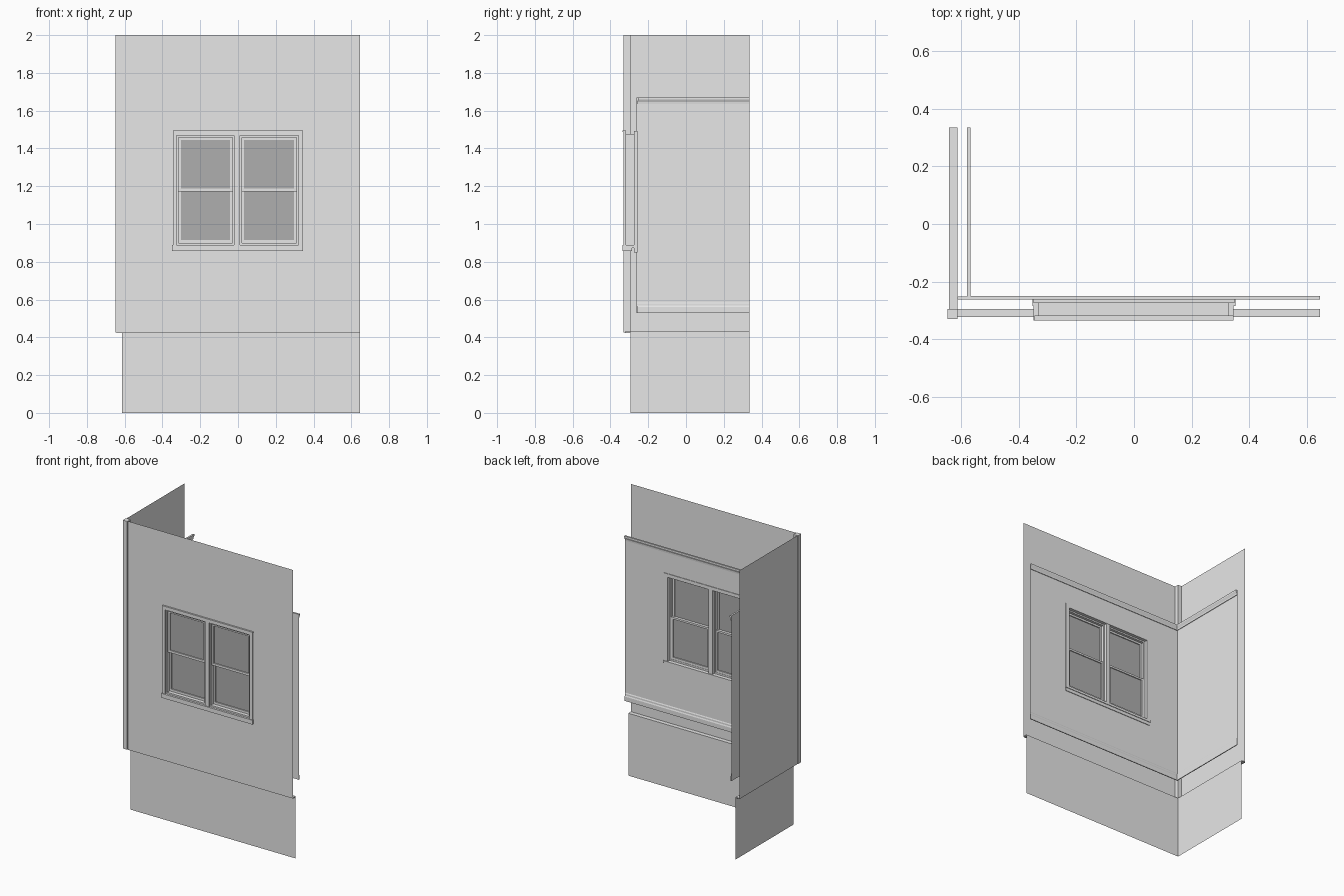
import bpy, bmesh

if "Cube" in bpy.data.objects:
    bpy.data.objects.remove(bpy.data.objects["Cube"], do_unlink=True)


def material(name, value):
    mat = bpy.data.materials.new(name)
    mat.use_nodes = True
    color = (value, value, value, 1)
    mat.diffuse_color = color
    mat.node_tree.nodes["Principled BSDF"].inputs["Base Color"].default_value = color
    return mat


PAINT = material("light grey paint", 0.8)
GLASS = material("dark grey glass", 0.43)


def finish(name, bm, mat=PAINT):
    mesh = bpy.data.meshes.new(name)
    bm.to_mesh(mesh)
    bm.free()
    mesh.materials.append(mat)
    obj = bpy.data.objects.new(name, mesh)
    bpy.context.collection.objects.link(obj)
    return obj


def box(name, x, y, z):
    bm = bmesh.new()
    bmesh.ops.create_cube(bm, size=1)
    for v in bm.verts:
        v.co = [lo + (c + 0.5) * (hi - lo) for c, (lo, hi) in zip(v.co, (x, y, z))]
    return finish(name, bm)


def sheet(name, corners, mat=PAINT):
    bm = bmesh.new()
    bm.faces.new([bm.verts.new(c) for c in corners])
    return finish(name, bm, mat)


def wall_x(name, x, y, z, mat=PAINT):
    """Sheet along x at depth y."""
    return sheet(name, [(x[0], y, z[0]), (x[1], y, z[0]), (x[1], y, z[1]), (x[0], y, z[1])], mat)


def wall_y(name, x, y, z):
    """Sheet along y at position x."""
    return sheet(name, [(x, y[1], z[0]), (x, y[0], z[0]), (x, y[0], z[1]), (x, y[1], z[1])])


def frame(name, outer, inner, y0, y1=None):
    """Rectangle (x0, x1, z0, z1) with a hole; solid when y1 is given."""
    bm = bmesh.new()

    def loop(r, y):
        return [bm.verts.new((a, y, b)) for a, b in
                ((r[0], r[2]), (r[1], r[2]), (r[1], r[3]), (r[0], r[3]))]

    loops = [loop(outer, y0), loop(inner, y0)]
    if y1 is not None:
        loops += [loop(inner, y1), loop(outer, y1)]
        loops.append(loops[0])
    for a, b in zip(loops, loops[1:]):
        for i in range(4):
            j = (i + 1) % 4
            bm.faces.new((a[i], a[j], b[j], b[i]))
    bmesh.ops.recalc_face_normals(bm, faces=bm.faces)
    return finish(name, bm)


def moulding(name, profile):
    """Sweep an (inward offset, height) profile along both room walls."""
    bm = bmesh.new()
    rows = []
    for d, z in profile:
        path = ((IN_X + d, BACK), (IN_X + d, IN_Y + d), (RIGHT, IN_Y + d))
        rows.append([bm.verts.new((x, y, z)) for x, y in path])
    for a, b in zip(rows, rows[1:] + rows[:1]):
        for i in range(2):
            bm.faces.new((a[i], a[i + 1], b[i + 1], b[i]))
    for i in (0, 2):
        bm.faces.new([r[i] for r in rows])
    bmesh.ops.recalc_face_normals(bm, faces=bm.faces)
    return finish(name, bm)


RIGHT, BACK = 0.647, 0.335          # open ends of the two walls
OUT_X, OUT_Y = -0.643, -0.324       # siding planes
BASE_X, BASE_Y = -0.614, -0.295     # foundation planes
IN_X, IN_Y = -0.58, -0.262          # room side planes
SILL = 0.43
OPENING = (-0.325, 0.32, 0.885, 1.468)

# Foundation
wall_x("front_foundation", (BASE_X, RIGHT), BASE_Y, (0, SILL))
wall_y("side_foundation", BASE_X, (BASE_Y, BACK), (0, SILL))

# Ledge under the siding
box("front_ledge", (OUT_X, RIGHT), (OUT_Y, BASE_Y), (SILL - 0.006, SILL))
box("side_ledge", (OUT_X, BASE_X), (BASE_Y, BACK), (SILL - 0.006, SILL))

# Exterior walls and corner post
frame("front_siding", (OUT_X, RIGHT, SILL, 2), OPENING, OUT_Y)
wall_y("side_siding", OUT_X, (OUT_Y, BACK), (SILL, 2))
box("corner_post", (-0.648, BASE_X), (-0.33, BASE_Y), (SILL - 0.004, 2))

# Interior walls with crown and base mouldings
frame("front_interior_wall", (IN_X, RIGHT, 0.53, 1.67), OPENING, IN_Y)
wall_y("side_interior_wall", IN_X, (IN_Y, BACK), (0.53, 1.67))
moulding("crown_moulding", [(0, 1.635), (0.004, 1.635), (0.005, 1.645),
                            (0.012, 1.66), (0.012, 1.67), (0, 1.67)])
moulding("baseboard", [(0, 0.53), (0.006, 0.53), (0.006, 0.56),
                       (0.003, 0.568), (0.003, 0.578), (0, 0.585)])
box("crown_return", (BASE_X, IN_X), (IN_Y, IN_Y + 0.01), (1.64, 1.67))

# Window casings, jamb lining, sill and stool
x0, x1, z0, z1 = OPENING
frame("outer_casing", (-0.345, 0.343, 0.87, 1.492), OPENING, -0.332, -0.318)
frame("window_jamb", (x0 - 0.008, x1 + 0.008, z0 - 0.008, z1 + 0.008), OPENING, -0.32, -0.258)
frame("inner_casing", (-0.35, 0.35, 0.85, 1.492), OPENING, -0.274, -0.258)
box("outer_sill", (-0.35, 0.345), (-0.336, -0.285), (0.858, 0.888))
box("inner_stool", (-0.352, 0.352), (-0.285, -0.254), (0.872, 0.888))
box("head_cap", (-0.345, 0.345), (-0.335, -0.318), (1.486, 1.494))
box("centre_mullion", (-0.02, 0.01), (-0.33, -0.26), (z0, z1))

# Two double hung windows
for side, (a, b) in {"right": (x0, -0.02), "left": (0.01, x1)}.items():
    frame(f"{side}_stop", (a, b, z0, z1), (a + 0.01, b - 0.01, z0 + 0.014, z1 - 0.01), -0.322, -0.28)
    a, b = a + 0.01, b - 0.01
    for part, lo, hi, y in (("upper", 1.172, z1 - 0.01, -0.312),
                            ("lower", z0 + 0.014, 1.19, -0.296)):
        pane = (a + 0.013, b - 0.013, lo + 0.016, hi - 0.013)
        frame(f"{side}_{part}_sash", (a, b, lo, hi), pane, y, y + 0.014)
        wall_x(f"{side}_{part}_glass", pane[:2], y + 0.007, pane[2:], GLASS)
